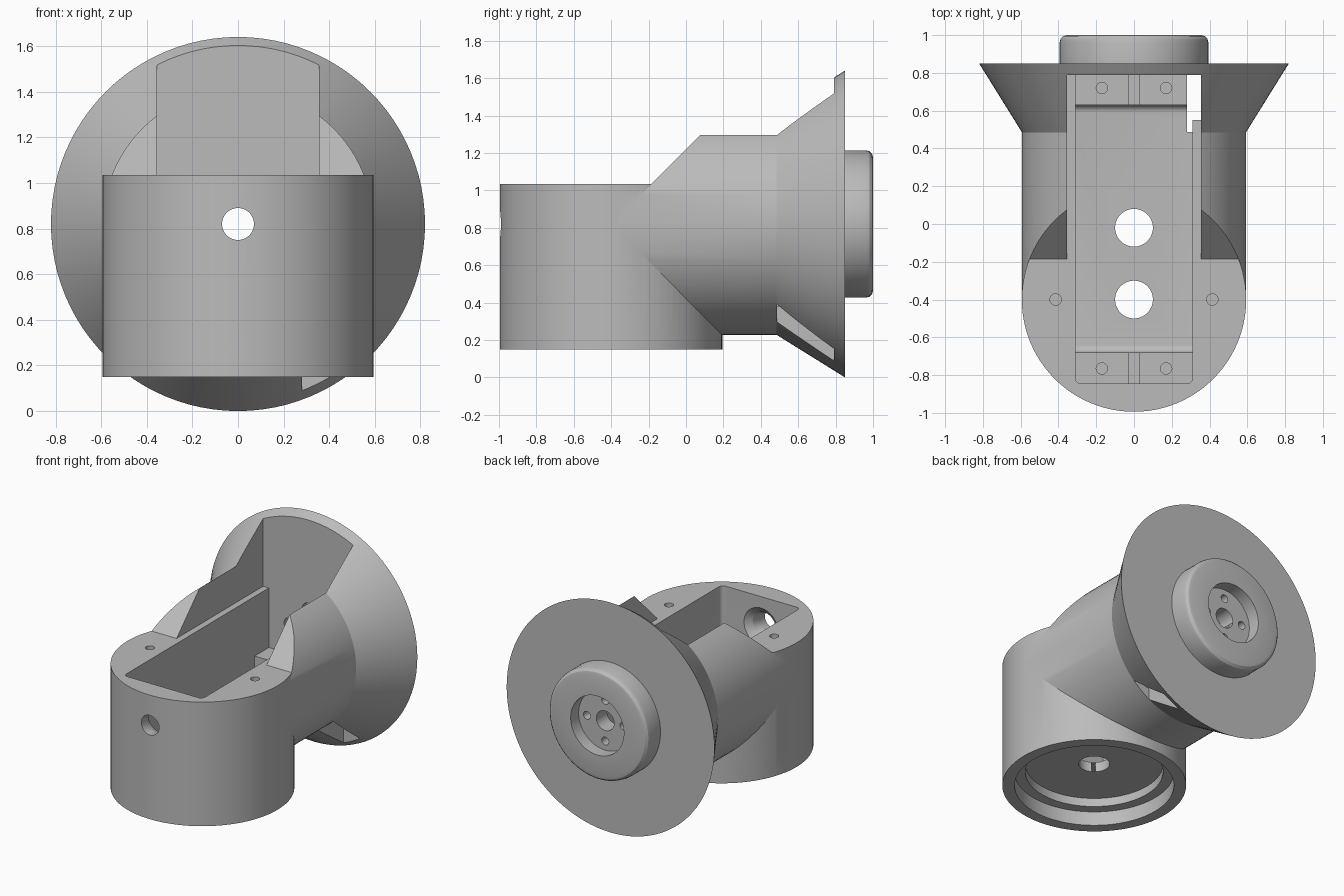
import bpy, bmesh
from math import pi
from mathutils import Matrix, Vector

if "Cube" in bpy.data.objects:
    bpy.data.objects.remove(bpy.data.objects["Cube"], do_unlink=True)

grey = bpy.data.materials.new("plain_grey")
grey.use_nodes = True
grey.diffuse_color = (0.5, 0.5, 0.5, 1)
grey.node_tree.nodes["Principled BSDF"].inputs["Base Color"].default_value = grey.diffuse_color

AXIS_Z = 0.82      # height of the horizontal pipe axis
POST_Y = -0.4      # position of the upright post axis
R = 0.594


def finish(name, bm):
    bmesh.ops.recalc_face_normals(bm, faces=bm.faces)
    mesh = bpy.data.meshes.new(name)
    bm.to_mesh(mesh)
    bm.free()
    mesh.materials.append(grey)
    obj = bpy.data.objects.new(name, mesh)
    bpy.context.collection.objects.link(obj)
    return obj


def lathe(name, profile, centre, along_y=False, steps=96):
    """Revolve (distance along axis, radius) points around z or y."""
    bm = bmesh.new()
    verts = [bm.verts.new((r, 0, h)) for h, r in profile]
    edges = [bm.edges.new(pair) for pair in zip(verts, verts[1:])]
    bmesh.ops.spin(bm, geom=verts + edges, cent=(0, 0, 0), axis=(0, 0, 1),
                   angle=2 * pi, steps=steps)
    bmesh.ops.remove_doubles(bm, verts=bm.verts, dist=1e-5)
    if along_y:
        bm.transform(Matrix.Rotation(-pi / 2, 4, "X"))
    bm.transform(Matrix.Translation(centre))
    return finish(name, bm)


def rod(name, a, b, radius, centre, along_y=False, steps=32):
    return lathe(name, [(a, 0), (a, radius), (b, radius), (b, 0)], centre, along_y, steps)


def box(name, x, y, z, rule=None, radius=0.03):
    """Box from ranges; edges whose midpoint meets the rule are rounded."""
    bm = bmesh.new()
    bmesh.ops.create_cube(bm, size=1)
    for v in bm.verts:
        v.co = Vector((x[v.co.x > 0], y[v.co.y > 0], z[v.co.z > 0]))
    if rule:
        picked = [e for e in bm.edges if rule(e.verts[0].co, e.verts[1].co)]
        bmesh.ops.bevel(bm, geom=picked, offset=radius, segments=6, profile=0.5,
                        affect="EDGES")
    return finish(name, bm)


def combine(target, tool, operation="DIFFERENCE"):
    mod = target.modifiers.new(tool.name, "BOOLEAN")
    mod.operation = operation
    mod.solver = "EXACT"
    mod.object = tool
    bpy.context.view_layer.objects.active = target
    bpy.ops.object.modifier_apply(modifier=mod.name)
    bpy.data.objects.remove(tool, do_unlink=True)


# Upright post
post = rod("elbow_housing", 0.15, 1.035, R, (0, POST_Y, 0), steps=96)

# Horizontal pipe with flared flange and rounded hub
pipe = lathe("pipe_flange_hub", [
    (POST_Y, 0), (POST_Y, R - 0.001), (0.485, R - 0.001), (0.85, 0.82), (0.85, 0.394),
    (0.96, 0.394), (0.98, 0.389), (0.995, 0.374), (1.0, 0.354),
    (1.0, 0.21), (0.91, 0.21), (0.91, 0)], (0, 0, AXIS_Z), True)

# Mitre the pipe where it meets the post
bm = bmesh.new()
bm.from_mesh(pipe.data)
cut = bmesh.ops.bisect_plane(bm, geom=bm.verts[:] + bm.edges[:] + bm.faces[:],
                             plane_co=(0, POST_Y, AXIS_Z), plane_no=(0, -1, 1),
                             dist=1e-5, clear_outer=True)
bmesh.ops.holes_fill(bm, edges=[e for e in bm.edges if e.is_boundary], sides=0)
bmesh.ops.recalc_face_normals(bm, faces=bm.faces)
bm.to_mesh(pipe.data)
bm.free()
combine(post, pipe, "UNION")

# Main pocket, its deeper floor, and the wider opening through the pipe
cutters = [
    box("pocket", (-0.31, 0.31), (-0.845, 0.79), (0.61, 1.2),
        lambda a, b: a.y < 0 and b.y < 0 and abs(a.z - b.z) > 0.1),
    box("pocket_floor", (-0.31, 0.31), (-0.68, 0.63), (0.38, 0.7),
        lambda a, b: a.z < 0.5 and b.z < 0.5 and abs(a.x - b.x) > 0.1, 0.04),
    box("lid_opening", (-0.355, 0.355), (-0.3, 0.79), (1.035, 2)),
    box("wire_groove", (-0.03, 0.03), (-0.845, 0.79), (0.54, 0.7)),
    # Side slot leaving through the underside of the flare
    box("slot", (0.28, 0.355), (0.55, 0.79), (-0.1, 1.1)),
    box("slot_mouth", (0.28, 0.41), (0.487, 0.79), (-0.1, 0.45)),
    # Stepped socket under the post
    rod("socket", 0.05, 0.25, 0.515, (0, POST_Y, 0), steps=96),
    rod("socket_step", 0.1, 0.31, 0.445, (0, POST_Y, 0), steps=96),
    # Holes through the floor and along the pipe axis
    rod("floor_hole", 0, 0.7, 0.1, (0, POST_Y, 0), steps=48),
    rod("floor_hole_rear", 0, 0.5, 0.1, (0, -0.02, 0), steps=48),
    rod("axis_hole", -1.2, 1.2, 0.07, (0, 0, AXIS_Z), True, 48),
    lathe("hole_flare", [(-0.93, 0), (-0.93, 0.07), (-0.88, 0.09), (-0.84, 0.14),
                         (-0.8, 0.14), (-0.8, 0)], (0, 0, AXIS_Z), True, 48),
]
# Screw holes in the post rim, the ledges and the hub
for side in (-1, 1):
    cutters.append(rod("rim_screw", 0.88, 1.1, 0.03, (0.415 * side, POST_Y, 0)))
    for y in (-0.765, 0.72):
        cutters.append(rod("ledge_screw", 0.48, 0.7, 0.03, (0.17 * side, y, 0)))
    for x, z in ((0.145 * side, 0), (0, 0.145 * side)):
        cutters.append(rod("hub_screw", 0.7, 0.95, 0.028, (x, 0, AXIS_Z + z), True))
        cutters.append(rod("hub_screw_seat", 0.7, 0.83, 0.045, (x, 0, AXIS_Z + z), True))
for cutter in cutters:
    combine(post, cutter)

# Smooth curved walls, keep hard edges
bpy.ops.object.select_all(action="DESELECT")
post.select_set(True)
bpy.context.view_layer.objects.active = post
bpy.ops.object.shade_smooth_by_angle(angle=pi / 8)
